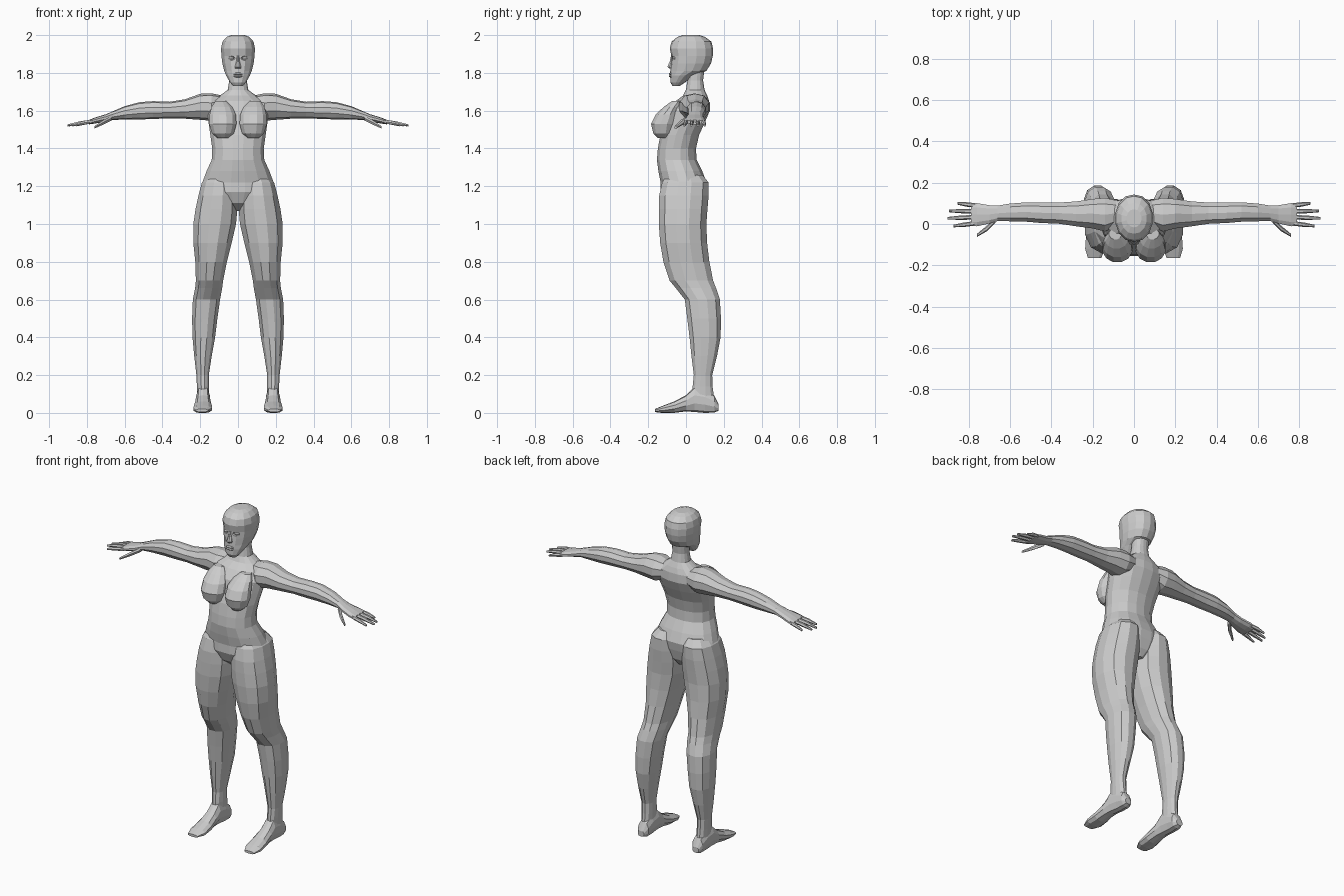
import bpy, bmesh, math
from mathutils import Vector

AXES = {"x": (0, 1, 2), "y": (1, 0, 2), "z": (2, 0, 1)}


def finish(name, bm, mirror):
    bmesh.ops.recalc_face_normals(bm, faces=bm.faces)
    mesh = bpy.data.meshes.new(name)
    bm.to_mesh(mesh)
    bm.free()
    ob = bpy.data.objects.new(name, mesh)
    bpy.context.collection.objects.link(ob)
    if mirror:
        mod = ob.modifiers.new("mirror", "MIRROR")
        mod.use_mirror_merge = False
    return ob


def skin(bm, rings):
    for r, s in zip(rings, rings[1:]):
        n = len(r)
        for i in range(n):
            bm.faces.new((r[i], r[(i + 1) % n], s[(i + 1) % n], s[i]))
    bm.faces.new(rings[0])
    bm.faces.new(rings[-1])


def loft(name, axis, rows, sides=12, mirror=True, power=2.3):
    """Rows are (position on axis, low a, high a, low b, high b)."""
    bm = bmesh.new()
    t, a, b = AXES[axis]
    rings = []
    for pos, a0, a1, b0, b1 in rows:
        ring = []
        for i in range(sides):
            ang = 2 * math.pi * (i + 0.5) / sides
            c, s = math.cos(ang), math.sin(ang)
            k = (abs(c) ** power + abs(s) ** power) ** (-1 / power)
            k /= math.cos(math.pi / sides)
            co = Vector()
            co[t] = pos
            co[a] = (a0 + a1) / 2 + k * c * (a1 - a0) / 2
            co[b] = (b0 + b1) / 2 + k * s * (b1 - b0) / 2
            ring.append(bm.verts.new(co))
        rings.append(ring)
    skin(bm, rings)
    return finish(name, bm, mirror)


def finger(name, points, radius):
    bm = bmesh.new()
    rings = []
    for j, p in enumerate(points):
        r = radius * (1, 1, 0.55)[j]
        rings.append([bm.verts.new(Vector(p) + Vector((0, r * math.cos(k * math.pi / 3), r * math.sin(k * math.pi / 3))))
                      for k in range(6)])
    skin(bm, rings)
    return finish(name, bm, True)


def ball(name, loc, scale, mirror=True):
    bm = bmesh.new()
    bmesh.ops.create_uvsphere(bm, u_segments=10, v_segments=6, radius=1)
    for v in bm.verts:
        v.co = Vector(loc) + Vector([v.co[i] * scale[i] for i in range(3)])
    return finish(name, bm, mirror)


# torso and neck: z, half width, front, back
torso = [(1.07, .03, -.06, .06), (1.11, .12, -.11, .085), (1.17, .185, -.135, .10),
         (1.22, .187, -.133, .108), (1.28, .165, -.145, .085), (1.34, .138, -.153, .055),
         (1.40, .135, -.148, .052), (1.47, .145, -.135, .068), (1.54, .155, -.11, .10),
         (1.60, .16, -.095, .125), (1.65, .145, -.055, .122), (1.68, .095, -.015, .112),
         (1.71, .054, 0, .098), (1.76, .046, .008, .09), (1.84, .048, .01, .10)]
loft("torso", "z", [(z, -w, w, f, k) for z, w, f, k in torso], 16, False)

# breasts
loft("breast", "z", [(1.455, .05, .11, -.15, -.09), (1.48, .022, .138, -.173, -.07),
                     (1.53, .008, .153, -.185, -.05), (1.58, .012, .15, -.16, -.04),
                     (1.62, .03, .14, -.118, -.03), (1.65, .06, .12, -.075, -.02)], 12, power=2)

# head: z, half width, front, back
head_rows = [(1.73, .025, -.07, -.035), (1.75, .042, -.082, -.005), (1.785, .062, -.082, .04),
             (1.81, .072, -.081, .105), (1.85, .082, -.078, .13), (1.89, .087, -.075, .139),
             (1.93, .089, -.083, .14), (1.965, .082, -.074, .132), (1.99, .06, -.045, .10),
             (2.0, .035, -.015, .07)]
head = loft("head", "z", [(z, -w, w, f, k) for z, w, f, k in head_rows], 14, False, 2.2)

# eye sockets, eyes, nose and lips
socket = ball("socket_cutter", (.036, -.082, 1.878), (.022, .022, .013))
socket.hide_render = True
socket.display_type = "WIRE"
cut = head.modifiers.new("sockets", "BOOLEAN")
cut.object = socket
cut.operation = "DIFFERENCE"
ball("eye", (.036, -.058, 1.878), (.017, .015, .012))
loft("nose", "z", [(1.822, -.015, .015, -.088, -.06), (1.832, -.016, .016, -.098, -.06),
                   (1.86, -.009, .009, -.086, -.06), (1.895, -.007, .007, -.078, -.06)], 8, False)
for lip, z in (("upper_lip", 1.795), ("lower_lip", 1.783)):
    ball(lip, (0, -.08, z), (.027, .011, .007), False)

# legs
loft("leg", "z", [(1.26, .03, .155, -.10, .085), (1.22, .015, .19, -.125, .118),
                  (1.15, .008, .208, -.14, .118), (1.08, .005, .223, -.142, .112),
                  (1.0, .012, .235, -.142, .106), (.9, .035, .235, -.135, .11),
                  (.8, .06, .225, -.118, .122), (.7, .08, .222, -.085, .142),
                  (.66, .085, .226, -.052, .158), (.6, .096, .238, -.005, .178),
                  (.5, .11, .242, .008, .184), (.4, .122, .24, .02, .182),
                  (.3, .14, .231, .03, .163), (.2, .155, .22, .042, .138),
                  (.14, .155, .217, .036, .14), (.06, .155, .215, .03, .15)], 12)

# feet
loft("foot", "y", [(.172, .165, .205, .012, .045), (.15, .15, .216, .004, .09),
                   (.1, .15, .218, .003, .125), (.045, .15, .22, .008, .135),
                   (0, .147, .224, .01, .092), (-.06, .14, .231, .002, .06),
                   (-.12, .14, .235, 0, .038), (-.165, .16, .222, .005, .02)], 10, power=2.6)

# arms with palms
loft("arm", "x", [(.07, 0, .11, 1.58, 1.675), (.14, -.035, .125, 1.55, 1.688),
                  (.2, -.02, .12, 1.555, 1.686), (.28, -.01, .108, 1.56, 1.658),
                  (.36, .002, .103, 1.562, 1.645), (.45, .006, .103, 1.558, 1.648),
                  (.52, .012, .104, 1.556, 1.643), (.6, .014, .098, 1.555, 1.622),
                  (.66, .015, .088, 1.552, 1.597), (.70, .003, .09, 1.543, 1.58),
                  (.76, -.01, .1, 1.532, 1.562), (.79, -.008, .1, 1.528, 1.55)], 10)

# fingers: tip x, base y, tip y
for name, tip, y0, y1 in (("little_finger", .855, .09, .1), ("ring_finger", .895, .062, .063),
                          ("middle_finger", .902, .033, .028), ("index_finger", .875, .003, -.01)):
    finger(name, [(.77, y0, 1.543), ((.77 + tip) / 2, (y0 + y1) / 2, 1.535), (tip, y1, 1.522)], .011)
finger("thumb", [(.67, .02, 1.56), (.71, -.02, 1.54), (.76, -.055, 1.512)], .014)
